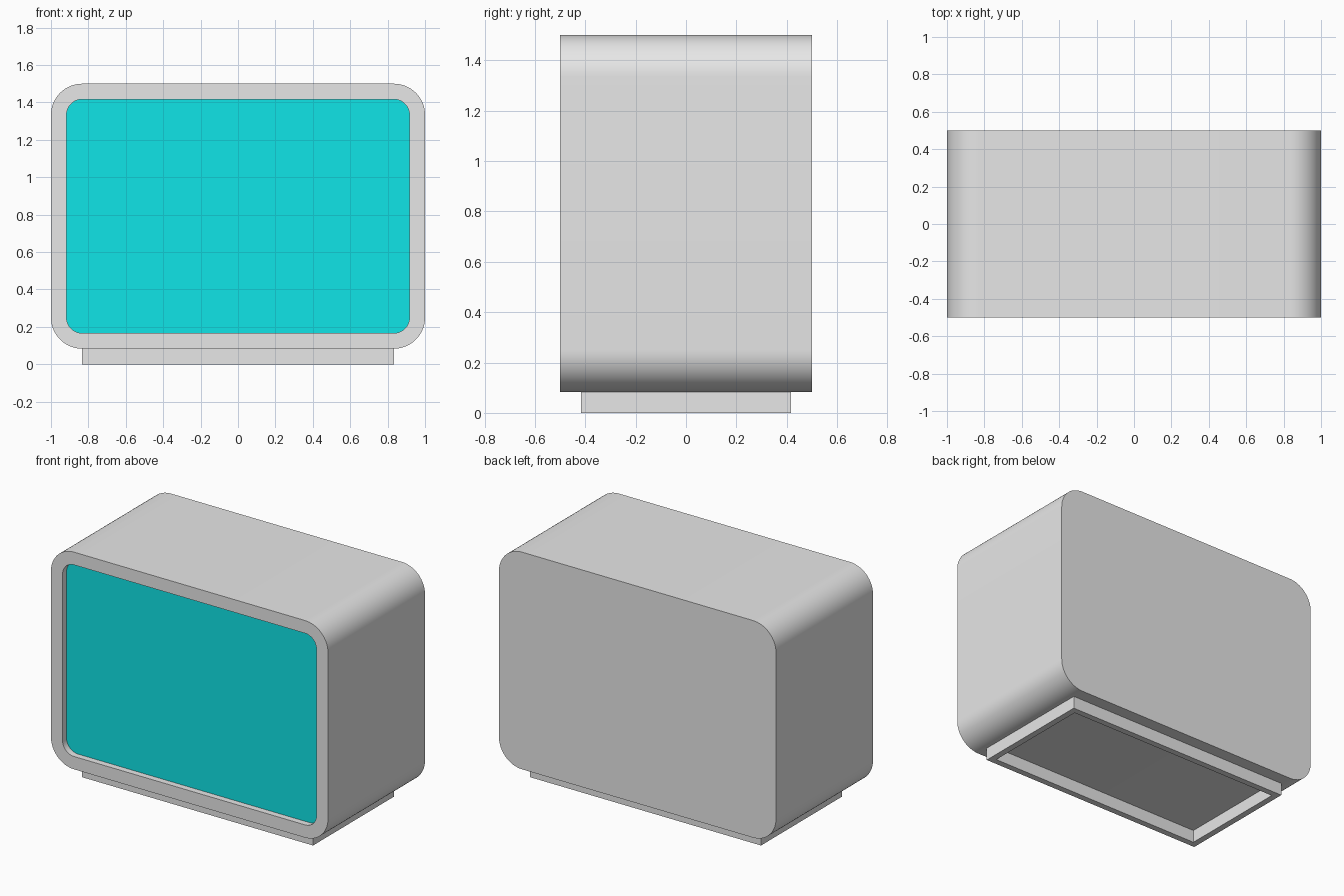
import bpy
import bmesh
from math import cos, sin, pi, radians
from mathutils import Vector

U = 1 / 12          # design module: rim width, foot height
MID = (1.5 + U) / 2  # height of the housing centre
HALF = (1.5 - U) / 2

cube = bpy.data.objects.get("Cube")
if cube:
    bpy.data.objects.remove(cube, do_unlink=True)


def material(name, color):
    mat = bpy.data.materials.new(name)
    mat.use_nodes = True
    mat.diffuse_color = color
    mat.node_tree.nodes["Principled BSDF"].inputs["Base Color"].default_value = color
    return mat


def rounded_rect(w, h, r, steps=16):
    """Outline with half sizes w, h and corner radius r."""
    if r == 0:
        return [(w, h), (-w, h), (-w, -h), (w, -h)]
    pts = []
    for i, (sx, sz) in enumerate([(1, 1), (-1, 1), (-1, -1), (1, -1)]):
        for s in range(steps + 1):
            a = (i + s / steps) * pi / 2
            pts.append((sx * (w - r) + r * cos(a), sz * (h - r) + r * sin(a)))
    return pts


def loft(name, rings, mats, cap_start=False, cap_end=False):
    """Join matching rings with quads; an end cap takes the last material."""
    bm = bmesh.new()
    loops = [[bm.verts.new(p) for p in ring] for ring in rings]
    n = len(loops[0])
    for a, b in zip(loops, loops[1:]):
        for i in range(n):
            j = (i + 1) % n
            bm.faces.new((a[i], a[j], b[j], b[i]))
    if cap_start:
        bm.faces.new(loops[0][::-1])
    if cap_end:
        bm.faces.new(loops[-1]).material_index = len(mats) - 1
    bmesh.ops.recalc_face_normals(bm, faces=bm.faces)
    mesh = bpy.data.meshes.new(name)
    bm.to_mesh(mesh)
    bm.free()
    for m in mats:
        mesh.materials.append(m)
    obj = bpy.data.objects.new(name, mesh)
    bpy.context.collection.objects.link(obj)
    return obj


grey = material("light grey", (0.8, 0.8, 0.8, 1))
teal = material("bright cyan", (0.006, 0.93, 0.95, 1))

# Housing: rounded box with a rim and a recessed screen
outer = rounded_rect(1, HALF, 2 * U)
inner = rounded_rect(1 - U, HALF - U, U)
sections = [(outer, 0.5), (outer, -0.5), (inner, -0.5), (inner, -0.5 + U / 2)]
housing = loft("housing", [[(x, y, z + MID) for x, z in o] for o, y in sections],
               [grey, teal], cap_start=True, cap_end=True)

bpy.ops.object.select_all(action="DESELECT")
housing.select_set(True)
bpy.context.view_layer.objects.active = housing
bpy.ops.object.shade_smooth_by_angle(angle=radians(30))

# Foot: open rectangular frame under the housing
outer = rounded_rect(1 - 2 * U, 0.5 - U, 0)
inner = rounded_rect(1 - 2.5 * U, 0.5 - 1.5 * U, 0)
sections = [(outer, U), (outer, 0), (inner, 0), (inner, U)]
loft("foot_frame", [[(x, y, z) for x, y in o] for o, z in sections], [grey])
